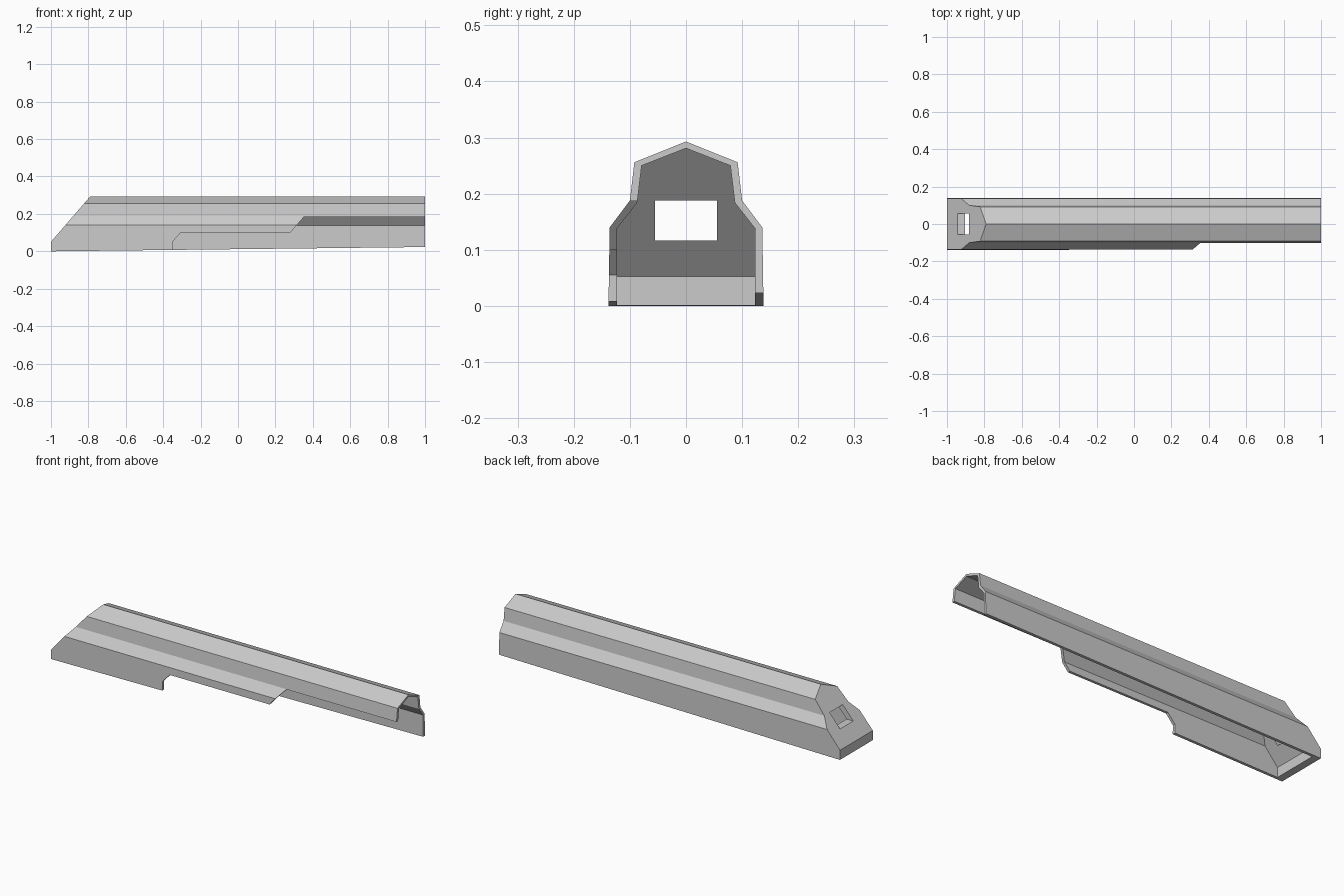
import bpy, bmesh

if "Cube" in bpy.data.objects:
    bpy.data.objects.remove(bpy.data.objects["Cube"])


def prism(name, pts, axis, lo, hi):
    """Extrude a 2D outline along x (points are y,z) or along y (points are x,z)."""
    bm = bmesh.new()
    ends = []
    for d in (lo, hi):
        ends.append([bm.verts.new((d, a, b) if axis == 'x' else (a, d, b)) for a, b in pts])
    n = len(pts)
    bm.faces.new(ends[0])
    bm.faces.new(ends[1][::-1])
    for i in range(n):
        j = (i + 1) % n
        bm.faces.new((ends[0][i], ends[1][i], ends[1][j], ends[0][j]))
    bmesh.ops.recalc_face_normals(bm, faces=bm.faces)
    mesh = bpy.data.meshes.new(name)
    bm.to_mesh(mesh)
    bm.free()
    ob = bpy.data.objects.new(name, mesh)
    bpy.context.collection.objects.link(ob)
    return ob


def combine(target, tool, operation):
    """Apply an exact boolean and discard the tool object."""
    mod = target.modifiers.new("cut", 'BOOLEAN')
    mod.operation, mod.solver, mod.object = operation, 'EXACT', tool
    bpy.context.view_layer.objects.active = target
    bpy.ops.object.modifier_apply(modifier=mod.name)
    bpy.data.objects.remove(tool, do_unlink=True)


def mirrored(half):
    """Close a right-hand half section that ends on the ridge."""
    return half + [(-y, z) for y, z in half[-2::-1]]


# Outer body: ridged cross-section trimmed by the sloped-nose side outline
shell = prism("cover_shell", mirrored(
    [(0.139, -0.05), (0.136, 0.14), (0.10, 0.188), (0.092, 0.256), (0, 0.293)]), 'x', -1.2, 1.2)
outline = prism("outline", [(-1, 0), (1, 0.023), (1, 0.4), (-0.698, 0.4), (-1, 0.051)], 'y', -0.5, 0.5)
combine(shell, outline, 'INTERSECT')

# Hollow interior, open at the bottom and at the right end
cavity = prism("cavity", mirrored(
    [(0.123, -0.08), (0.123, 0.138), (0.087, 0.184), (0.079, 0.25), (0, 0.281)]), 'x', -1.2, 1.3)
cavity_outline = prism("cavity_outline", [(-0.96, -0.06), (1.2, -0.06), (1.2, 0.4), (-0.659, 0.4),
                                         (-0.96, 0.052)], 'y', -0.5, 0.5)
combine(cavity, cavity_outline, 'INTERSECT')
combine(shell, cavity, 'DIFFERENCE')

# Rectangular window through the nose
window = prism("window", [(-0.055, 0.117), (0.055, 0.117), (0.055, 0.188), (-0.055, 0.188)], 'x', -1.2, -0.5)
combine(shell, window, 'DIFFERENCE')

# Stepped cutaway in the front wall
cutaway = prism("cutaway", [(-0.347, -0.1), (-0.347, 0.055), (-0.305, 0.101), (0.28, 0.101),
                            (0.355, 0.187), (1.2, 0.187), (1.2, -0.1)], 'y', -0.4, -0.02)
combine(shell, cutaway, 'DIFFERENCE')
